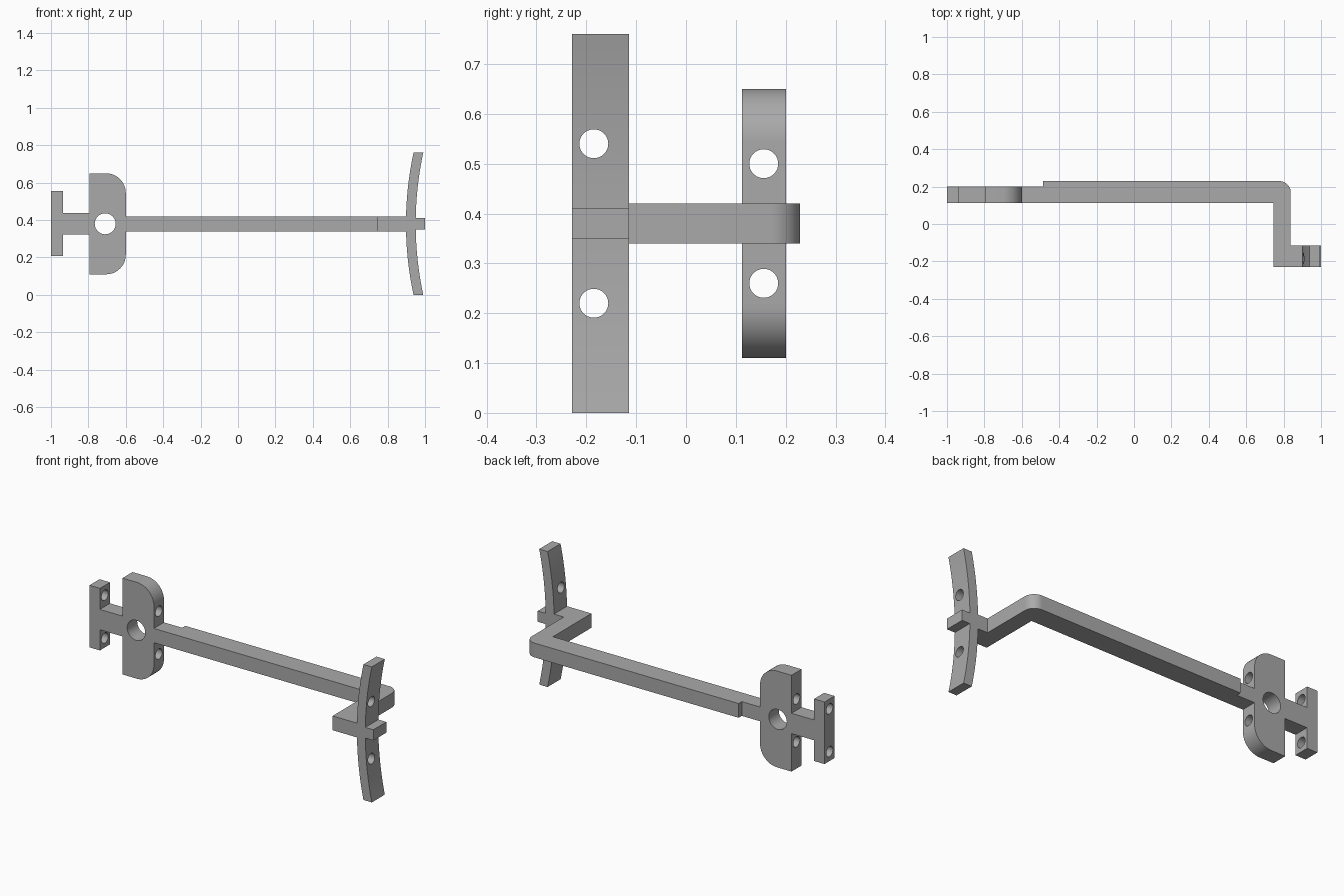
import bpy, bmesh, math
from mathutils import Matrix

cube = bpy.data.objects.get("Cube")
if cube:
    bpy.data.objects.remove(cube, do_unlink=True)

grey = bpy.data.materials.new("plain grey")
grey.use_nodes = True
grey.diffuse_color = (0.4, 0.4, 0.4, 1)
grey.node_tree.nodes["Principled BSDF"].inputs["Base Color"].default_value = (0.4, 0.4, 0.4, 1)

MID = 0.38                     # height of the centre line
BACK, FRONT = 0.201, 0.112     # depth of the handle end
RIM = 0.229                    # outermost depth
HOOK_BACK = -0.114


def extrude(name, outline, low, high, axis):
    """Solid from a 2D outline: axis 'y' takes (x, z), axis 'z' takes (x, y)."""
    bm = bmesh.new()
    place = (lambda a, b: (a, low, b)) if axis == "y" else (lambda a, b: (a, b, low))
    face = bm.faces.new([bm.verts.new(place(a, b)) for a, b in outline])
    new = bmesh.ops.extrude_face_region(bm, geom=[face])["geom"]
    shift = (0, high - low, 0) if axis == "y" else (0, 0, high - low)
    bmesh.ops.translate(bm, vec=shift, verts=[v for v in new if isinstance(v, bmesh.types.BMVert)])
    bmesh.ops.recalc_face_normals(bm, faces=bm.faces)
    mesh = bpy.data.meshes.new(name)
    bm.to_mesh(mesh)
    bm.free()
    obj = bpy.data.objects.new(name, mesh)
    bpy.context.collection.objects.link(obj)
    mesh.materials.append(grey)
    return obj


def box(name, x0, x1, z0, z1, y0, y1):
    return extrude(name, [(x0, z0), (x1, z0), (x1, z1), (x0, z1)], y0, y1, "y")


def corner(cx, cy, r, start, steps=12):
    """Quarter circle, counter-clockwise from the start angle in degrees."""
    angles = [math.radians(start + 90 * i / steps) for i in range(steps + 1)]
    return [(cx + r * math.cos(a), cy + r * math.sin(a)) for a in angles]


def drill(obj, center, radius, axis):
    """Cut a round hole along x or y."""
    turn = Matrix.Rotation(math.pi / 2, 4, "Y" if axis == "x" else "X")
    bm = bmesh.new()
    bmesh.ops.create_cone(bm, cap_ends=True, segments=40, radius1=radius, radius2=radius,
                          depth=0.5, matrix=Matrix.Translation(center) @ turn)
    mesh = bpy.data.meshes.new("hole_cutter")
    bm.to_mesh(mesh)
    bm.free()
    cutter = bpy.data.objects.new("hole_cutter", mesh)
    bpy.context.collection.objects.link(cutter)
    mod = obj.modifiers.new("hole", "BOOLEAN")
    mod.operation, mod.solver, mod.object = "DIFFERENCE", "EXACT", cutter
    bpy.context.view_layer.objects.active = obj
    bpy.ops.object.modifier_apply(modifier=mod.name)
    bpy.data.objects.remove(cutter, do_unlink=True)


# Handle end: upright bar, neck and round-cornered plate
end_bar = box("end_bar", -1, -0.935, 0.207, 0.555, FRONT, BACK)
neck = box("neck", -0.935, -0.795, MID - 0.057, MID + 0.057, FRONT, BACK)
r = 0.105
plate = extrude("plate", [(-0.795, 0.11)] + corner(-0.6 - r, 0.11 + r, r, -90)
                + corner(-0.6 - r, 0.65 - r, r, 0) + [(-0.795, 0.65)], FRONT, BACK, "y")

# Cranked arm with a rounded outer bend and a foot
r = 0.06
arm = extrude("arm", [(-0.6, FRONT), (0.747, FRONT), (0.747, -RIM), (0.91, -RIM),
                      (0.91, HOOK_BACK), (0.838, HOOK_BACK)]
              + corner(0.838 - r, RIM - r, r, 0)
              + [(-0.487, RIM), (-0.487, BACK), (-0.6, BACK)], MID - 0.04, MID + 0.04, "z")

# Curved cross bar, flat at both ends, and its small tab
R, N = 1.8, 32
heights = [2 * MID * i / N for i in range(N + 1)]
bow = [(R - math.sqrt(R * R - (z - MID) ** 2), z) for z in heights]
curved_bar = extrude("curved_bar", [(0.898 + x, z) for x, z in bow]
                     + [(0.95 + x, z) for x, z in reversed(bow)], -RIM, HOOK_BACK, "y")
tab = box("tab", 0.94, 1, MID - 0.03, MID + 0.03, -RIM, HOOK_BACK)

# Bolt holes
drill(plate, (-0.71, 0.15, MID), 0.056, "y")
for side in (-1, 1):
    drill(end_bar, (-1, 0.156, MID + side * 0.12), 0.029, "x")
    drill(plate, (-0.7, 0.156, MID + side * 0.12), 0.029, "x")
    drill(curved_bar, (0.94, -0.185, MID + side * 0.16), 0.029, "x")

# Smooth the curves, keep the edges crisp
bpy.ops.object.select_all(action="DESELECT")
for obj in (end_bar, neck, plate, arm, curved_bar, tab):
    obj.select_set(True)
bpy.context.view_layer.objects.active = plate
bpy.ops.object.shade_smooth_by_angle(angle=math.radians(30))
